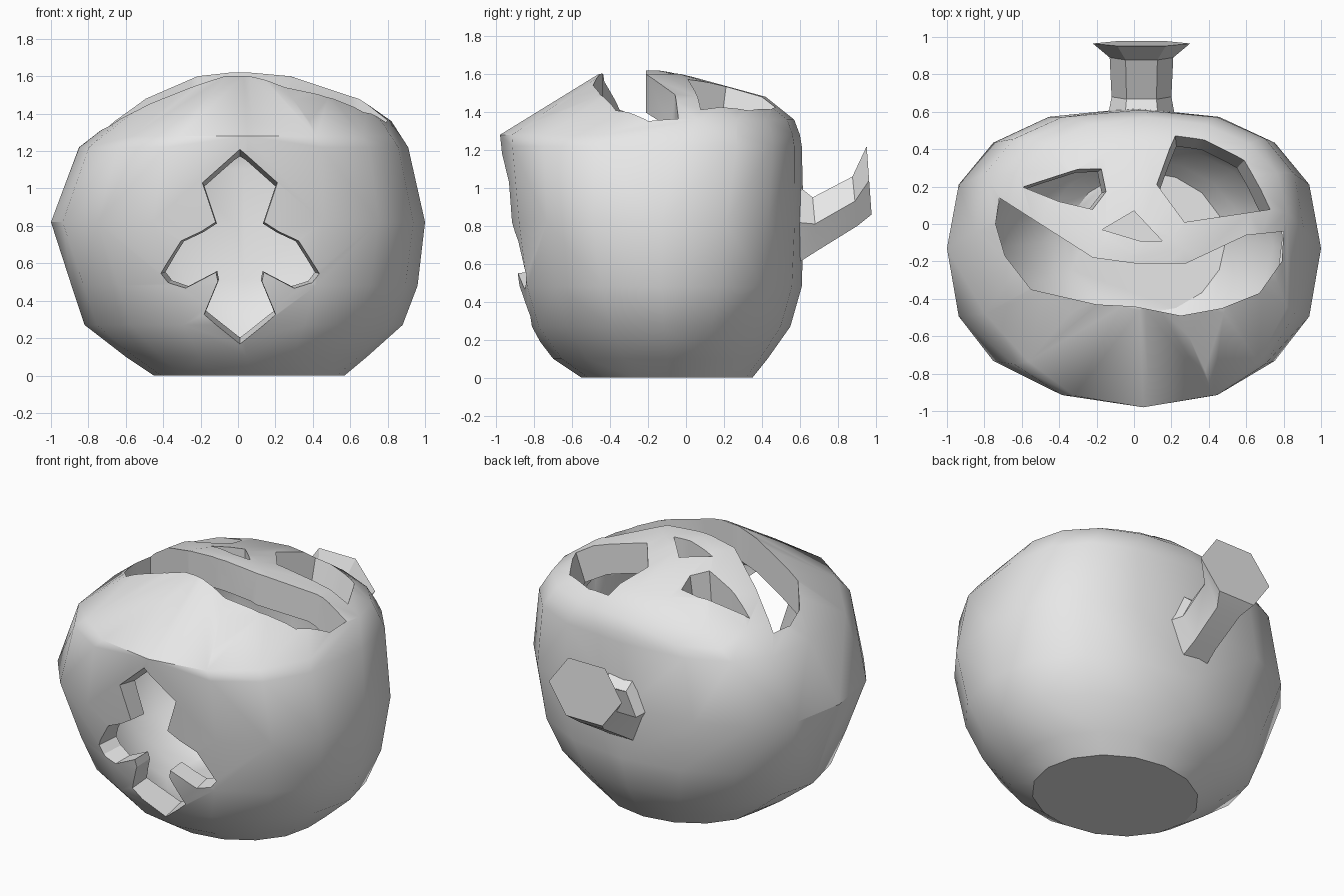
import bpy, bmesh
from math import cos, sin, pi, radians
from mathutils import Vector

cube = bpy.data.objects.get("Cube")
if cube:
    bpy.data.objects.remove(cube)

mat = bpy.data.materials.new("plain_grey")
mat.use_nodes = True
GREY = (0.8, 0.8, 0.8, 1)
mat.diffuse_color = GREY
mat.node_tree.nodes["Principled BSDF"].inputs["Base Color"].default_value = GREY


def make_object(name, bm):
    bmesh.ops.recalc_face_normals(bm, faces=bm.faces)
    mesh = bpy.data.meshes.new(name)
    bm.to_mesh(mesh)
    bm.free()
    mesh.materials.append(mat)
    obj = bpy.data.objects.new(name, mesh)
    bpy.context.collection.objects.link(obj)
    return obj


def loft(bm, rings):
    """Skin a list of equal-length point rings and cap both ends."""
    loops = [[bm.verts.new(p) for p in ring] for ring in rings]
    n = len(loops[0])
    for a, b in zip(loops, loops[1:]):
        for i in range(n):
            j = (i + 1) % n
            bm.faces.new((a[i], a[j], b[j], b[i]))
    bm.faces.new(loops[0])
    bm.faces.new(loops[-1])


def smooth(obj, angle):
    bpy.ops.object.select_all(action='DESELECT')
    obj.select_set(True)
    bpy.context.view_layer.objects.active = obj
    bpy.ops.object.shade_smooth_by_angle(angle=radians(angle))


# Pumpkin body: rings of (height, left, right, front, back, centre y, roundness)
LEVELS = [
    (0.0, -0.45, 0.57, -0.55, 0.35, -0.1, 1.0),
    (0.1, -0.6, 0.69, -0.7, 0.43, -0.1, 1.0),
    (0.27, -0.82, 0.88, -0.83, 0.55, -0.12, 1.0),
    (0.48, -0.89, 0.96, -0.89, 0.61, -0.13, 0.92),
    (0.82, -1.0, 1.0, -0.93, 0.62, -0.13, 0.82),
    (1.22, -0.85, 0.91, -0.97, 0.61, -0.04, 0.78),
    (1.28, -0.77, 0.87, -0.98, 0.6, 0.0, 0.83),
    (1.36, -0.67, 0.82, -0.85, 0.57, 0.06, 0.93),
    (1.48, -0.51, 0.65, -0.64, 0.42, -0.08, 1.0),
    (1.6, -0.22, 0.28, -0.46, -0.02, -0.2, 1.0),
    (1.62, -0.04, 0.06, -0.3, -0.15, -0.22, 1.0),
]
SEGMENTS = 16


def body(name, spread, lift, squash):
    """Convex pumpkin form; spread scales it sideways, lift and squash in height."""
    bm = bmesh.new()
    for z, left, right, front, back, cy, power in LEVELS:
        cx, rx = (left + right) / 2, (right - left) / 2
        for i in range(SEGMENTS):
            a = 2 * pi * i / SEGMENTS
            c, s = cos(a), sin(a)
            x = rx * abs(c) ** power * (1 if c > 0 else -1)
            y = abs(s) ** power * (back - cy if s > 0 else front - cy)
            bm.verts.new((cx + spread * x, cy + spread * y, lift + squash * z))
    bmesh.ops.convex_hull(bm, input=bm.verts)
    loose = [v for v in bm.verts if not v.link_faces]
    bmesh.ops.delete(bm, geom=loose, context='VERTS')
    bmesh.ops.dissolve_limit(bm, angle_limit=radians(1), verts=bm.verts, edges=bm.edges)
    return make_object(name, bm)


shell = body("pumpkin_shell", 1.0, 0.0, 1.0)

# Openings cut through the shell
LEFT_EYE = [(-0.6, 0.2), (-0.3, 0.29), (-0.18, 0.29), (-0.16, 0.17), (-0.23, 0.08), (-0.4, 0.12)]
RIGHT_EYE = [(0.13, 0.2), (0.22, 0.48), (0.38, 0.46), (0.6, 0.35), (0.74, 0.08), (0.27, 0.01)]
NOSE = [(-0.17, -0.03), (0, 0.07), (0.15, -0.09), (0.03, -0.09)]
MOUTH = [(-0.72, 0.14), (-0.22, -0.18), (0, -0.21), (0.28, -0.21), (0.6, -0.06),
         (0.8, -0.04), (0.79, -0.2), (0.67, -0.37), (0.47, -0.45), (0.25, -0.49),
         (0, -0.44), (-0.2, -0.43), (-0.55, -0.35), (-0.69, -0.17), (-0.74, 0)]
HALF_CREST = [(0.2, 1.03), (0.13, 0.82), (0.21, 0.77), (0.32, 0.72), (0.44, 0.54),
              (0.4, 0.49), (0.3, 0.46), (0.13, 0.55), (0.12, 0.5), (0.2, 0.31)]
CREST = ([(0, 1.2)] + HALF_CREST + [(0, 0.13)]
         + [(-x, z) for x, z in reversed(HALF_CREST)])


def cut(cutter):
    cutter.hide_render = True
    mod = shell.modifiers.new(cutter.name, 'BOOLEAN')
    mod.operation = 'DIFFERENCE'
    mod.solver = 'EXACT'
    mod.object = cutter
    return cutter


def prism(name, rings):
    bm = bmesh.new()
    loft(bm, rings)
    return make_object(name, bm)


def face_ring(shape, z, taper):
    """Outline at height z, shrinking downward towards its last corner."""
    ax, ay = shape[-1]
    k = 1 + taper * (z - 1.45)
    return [(ax + k * (x - ax), ay + k * (y - ay), z) for x, y in shape]


def crest_ring(y, scale):
    return [(0.01 + x * scale, y, 0.68 + (z - 0.68) * scale) for x, z in CREST]


cutters = [cut(body("cavity", 0.84, 0.13, 0.8))]
for name, shape, taper in (("left_eye", LEFT_EYE, 0.5), ("right_eye", RIGHT_EYE, 0.7),
                           ("nose", NOSE, 0), ("mouth", MOUTH, 0)):
    cutters.append(cut(prism(name, [face_ring(shape, z, taper) for z in (1.0, 1.9)])))
cutters.append(cut(prism("crest", [crest_ring(-1.1, 1.07), crest_ring(-0.5, 0.83)])))

# Bake the cuts and drop the cutters
bpy.context.view_layer.update()
graph = bpy.context.evaluated_depsgraph_get()
baked = bpy.data.meshes.new_from_object(shell.evaluated_get(graph))
shell.modifiers.clear()
shell.data = baked
for cutter in cutters:
    bpy.data.objects.remove(cutter)
smooth(shell, 33)

# Stem: flared six-sided stalk rising from the back, (y, centre z, width, height)
STALK = [(0.57, 0.82, 0.18, 0.22), (0.68, 0.81, 0.16, 0.14),
         (0.89, 0.93, 0.17, 0.13), (0.965, 1.04, 0.26, 0.18)]
rings = []
for y, cz, w, h in STALK:
    ring = []
    for i in range(6):
        a = pi * i / 3
        lean = -0.015 * sin(a)
        ring.append(Vector((0.04 + w * cos(a), y + lean, cz + h * sin(a) / sin(pi / 3))))
    rings.append(ring)
stem = prism("stem", rings)
smooth(stem, 28)
